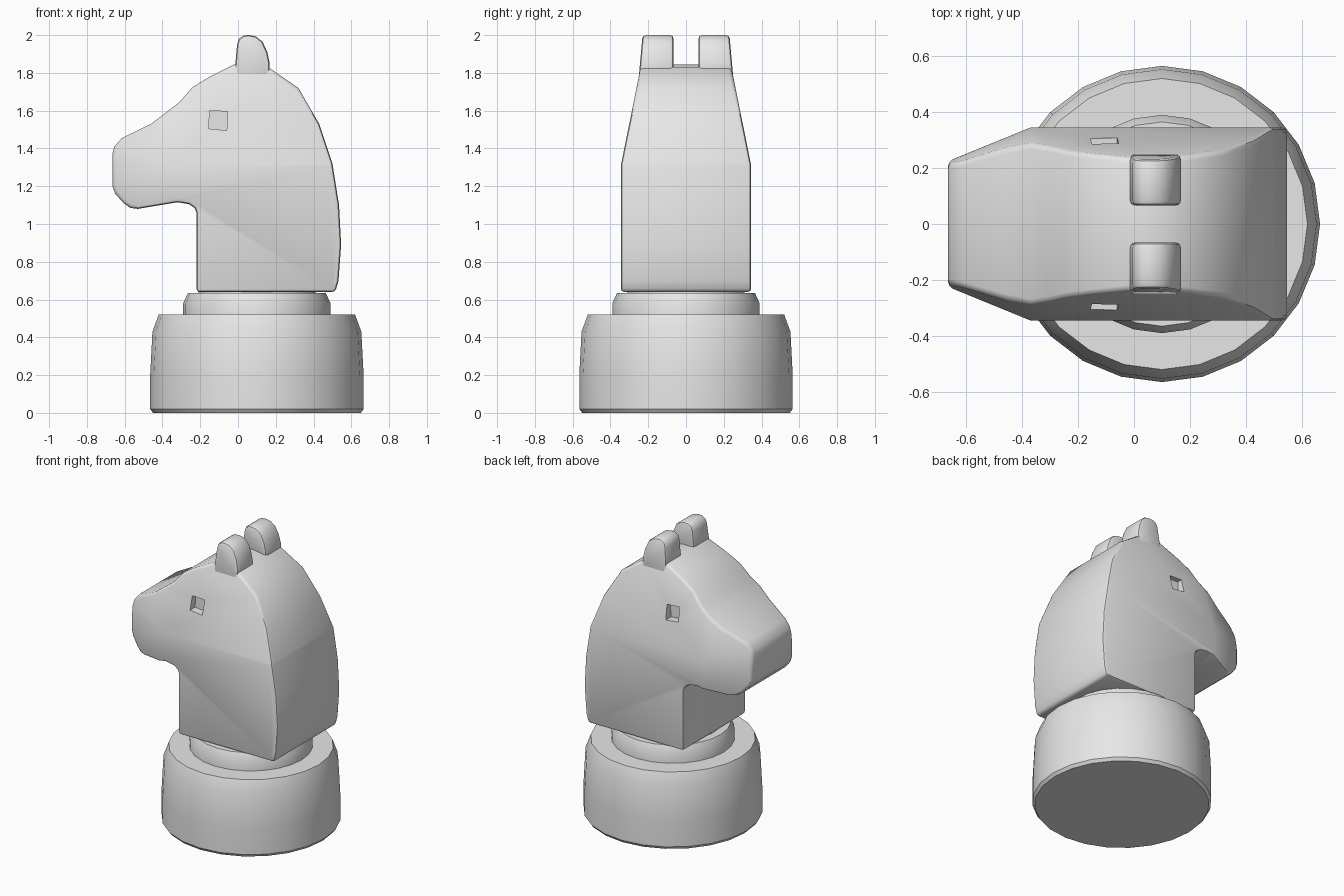
import bpy, bmesh, math
from mathutils import Vector

cube = bpy.data.objects.get("Cube")
if cube:
    bpy.data.objects.remove(cube, do_unlink=True)

grey = bpy.data.materials.new("light grey")
grey.use_nodes = True
GREY = (0.8, 0.8, 0.8, 1)
grey.diffuse_color = GREY
grey.node_tree.nodes["Principled BSDF"].inputs["Base Color"].default_value = GREY


def make_object(name, bm, angle=35):
    bmesh.ops.recalc_face_normals(bm, faces=bm.faces[:])
    mesh = bpy.data.meshes.new(name)
    bm.to_mesh(mesh)
    bm.free()
    obj = bpy.data.objects.new(name, mesh)
    bpy.context.collection.objects.link(obj)
    mesh.materials.append(grey)
    shade(obj, angle)
    return obj


def shade(obj, angle):
    bpy.ops.object.select_all(action="DESELECT")
    obj.select_set(True)
    bpy.context.view_layer.objects.active = obj
    bpy.ops.object.shade_smooth_by_angle(angle=math.radians(angle))


def lathe(name, profile, centre_x=0.1, sides=24):
    bm = bmesh.new()
    rings = []
    for radius, z in profile:
        ring = [bm.verts.new((centre_x + radius * math.cos(math.tau * i / sides),
                              radius * math.sin(math.tau * i / sides), z))
                for i in range(sides)]
        rings.append(ring)
    for low, high in zip(rings, rings[1:]):
        for i in range(sides):
            j = (i + 1) % sides
            bm.faces.new((low[i], low[j], high[j], high[i]))
    bm.faces.new(rings[0])
    bm.faces.new(rings[-1])
    return make_object(name, bm)


def slab(outline, y0, y1):
    """Extrude an x-z outline from y0 to y1."""
    bm = bmesh.new()
    face = bm.faces.new([bm.verts.new((x, y0, z)) for x, z in outline])
    new = bmesh.ops.extrude_face_region(bm, geom=[face])["geom"]
    verts = [v for v in new if isinstance(v, bmesh.types.BMVert)]
    bmesh.ops.translate(bm, vec=(0, y1 - y0, 0), verts=verts)
    bmesh.ops.recalc_face_normals(bm, faces=bm.faces[:])
    return bm


def bevel_sharp(bm, width, segments=2):
    bm.normal_update()
    edges = [e for e in bm.edges if e.calc_face_angle(0) > math.radians(48)]
    bmesh.ops.bevel(bm, geom=edges, offset=width, segments=segments,
                    profile=0.5, affect="EDGES", clamp_overlap=True)


# Round base, collar and neck joint
lathe("base", [(0.55, 0), (0.565, 0.02), (0.565, 0.2), (0.553, 0.43), (0.52, 0.52)])
lathe("collar", [(0.39, 0.5), (0.39, 0.58), (0.365, 0.635)])
lathe("neck_joint", [(0.31, 0.62), (0.31, 0.67)])

# Horse head: outline extruded, then narrowed toward crown and muzzle
HALF = 0.345
outline = [(-0.22, 0.64), (0.515, 0.64), (0.532, 0.70), (0.546, 0.89), (0.535, 1.1),
           (0.5, 1.32), (0.43, 1.53), (0.32, 1.72), (0.16, 1.83), (0.07, 1.845),
           (-0.02, 1.845), (-0.15, 1.78), (-0.24, 1.725), (-0.31, 1.645),
           (-0.46, 1.53), (-0.615, 1.455), (-0.655, 1.41), (-0.665, 1.37),
           (-0.665, 1.2), (-0.65, 1.16), (-0.605, 1.11), (-0.57, 1.085), (-0.53, 1.08),
           (-0.32, 1.115), (-0.26, 1.105), (-0.23, 1.085), (-0.22, 1.06)]
bm = slab(outline, -HALF, HALF)
for point, normal in (((0, 0, 1.31), (0, 0, 1)), ((-0.37, 0, 0), (1, 0, 0))):
    bmesh.ops.bisect_plane(bm, geom=bm.verts[:] + bm.edges[:] + bm.faces[:],
                           plane_co=point, plane_no=normal)
for v in bm.verts:
    crown = max(0, (v.co.z - 1.31) / 0.53)
    muzzle = max(0, (-0.37 - v.co.x) / 0.295)
    v.co.y *= (1 - 0.31 * crown) * (1 - 0.35 * muzzle)
bevel_sharp(bm, 0.018)
head = make_object("head", bm, 40)

# Square eye sockets cut into both cheeks
eye = [(-0.155, 1.505), (-0.06, 1.495), (-0.055, 1.595), (-0.15, 1.6)]
cutters = []
for side in (-1, 1):
    cutter = make_object("eye_cutter", slab(eye, side * 0.25, side * 0.4))
    cutter.hide_render = True
    cutters.append(cutter)
    mod = head.modifiers.new("eye socket", "BOOLEAN")
    mod.operation = "DIFFERENCE"
    mod.solver = "EXACT"
    mod.object = cutter
deps = bpy.context.evaluated_depsgraph_get()
head.data = bpy.data.meshes.new_from_object(head.evaluated_get(deps))
head.modifiers.clear()
for cutter in cutters:
    bpy.data.objects.remove(cutter, do_unlink=True)
shade(head, 40)

# Pair of rounded ears
ear = [(-0.02, 1.78), (0.168, 1.78), (0.168, 1.85), (0.155, 1.91), (0.13, 1.965),
       (0.095, 1.993), (0.06, 2.0), (0.03, 1.998), (0.005, 1.98), (-0.005, 1.95)]
for side, name in ((1, "left_ear"), (-1, "right_ear")):
    bm = slab(ear, side * 0.066, side * 0.25)
    for v in bm.verts:
        if abs(v.co.y) > 0.2:
            v.co.y -= side * 0.02 * (v.co.z - 1.78) / 0.22
    bevel_sharp(bm, 0.018)
    make_object(name, bm, 40)
